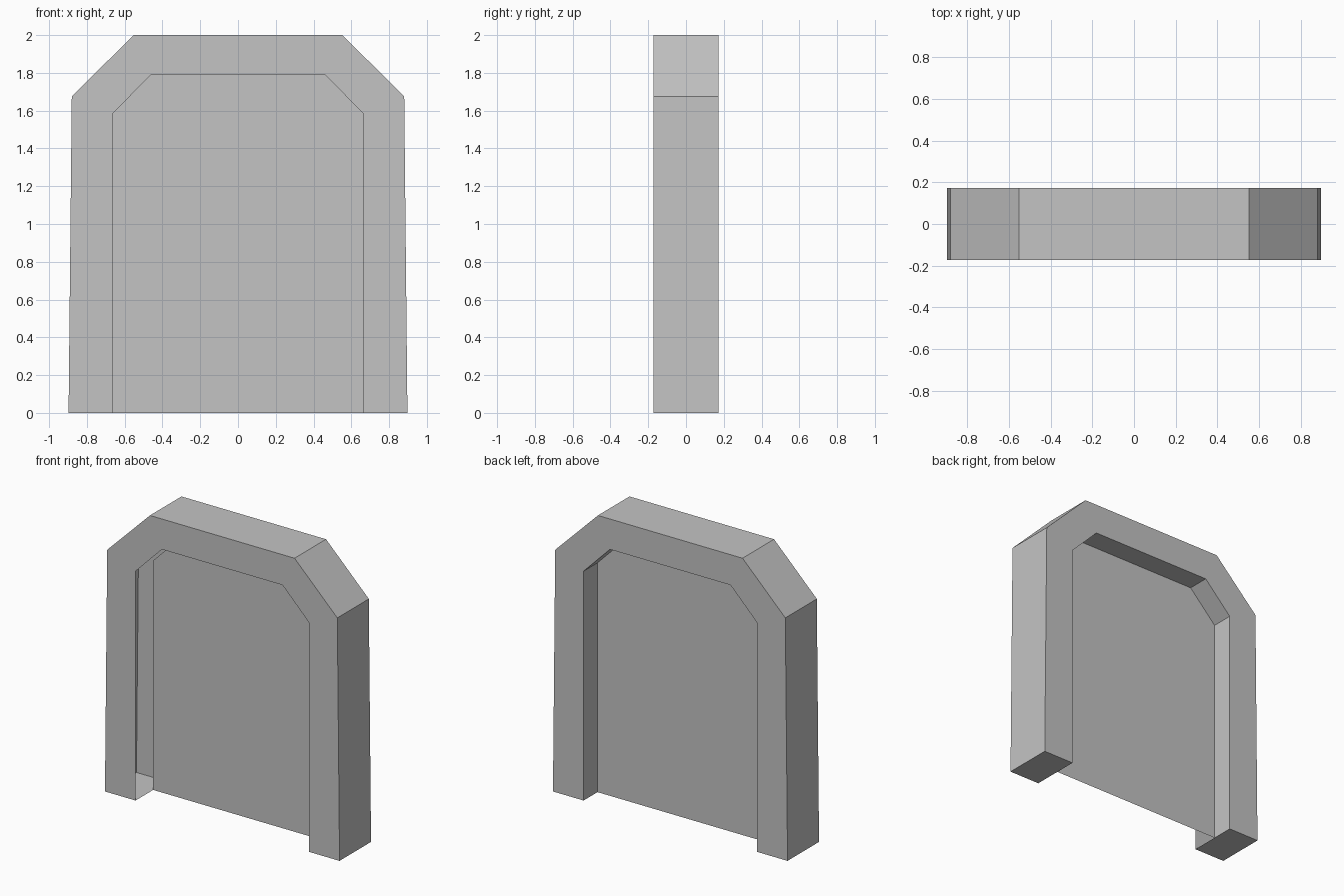
import bpy
import bmesh

default = bpy.data.objects.get("Cube")
if default:
    bpy.data.objects.remove(default, do_unlink=True)

HALF_DEPTH = 0.172
PANEL_Y = 0.02

grey = bpy.data.materials.new("plain grey")
grey.use_nodes = True
grey.diffuse_color = (0.55, 0.55, 0.55, 1)
bsdf = next(n for n in grey.node_tree.nodes if n.type == "BSDF_PRINCIPLED")
bsdf.inputs["Base Color"].default_value = grey.diffuse_color


def arch(half_profile):
    """Mirror a half outline into a full path, from the -x foot to the +x foot."""
    return [(-x, z) for x, z in half_profile] + list(reversed(half_profile))


def add_loop(bm, path, y):
    return [bm.verts.new((x, y, z)) for x, z in path]


def finish(bm, name):
    mesh = bpy.data.meshes.new(name)
    bm.to_mesh(mesh)
    bm.free()
    mesh.materials.append(grey)
    obj = bpy.data.objects.new(name, mesh)
    bpy.context.collection.objects.link(obj)
    return obj


outer = arch([(0.897, 0), (0.88, 1.675), (0.553, 2)])
inner = arch([(0.663, 0), (0.663, 1.585), (0.461, 1.79)])

# Arched frame: a thin shell, left open between its front edge and the panel
bm = bmesh.new()
loops = [
    add_loop(bm, inner, PANEL_Y),
    add_loop(bm, inner, HALF_DEPTH),
    add_loop(bm, outer, HALF_DEPTH),
    add_loop(bm, outer, -HALF_DEPTH),
    add_loop(bm, inner, -HALF_DEPTH),
]
for a, b in zip(loops, loops[1:]):
    for i in range(len(a) - 1):
        bm.faces.new((a[i], b[i], b[i + 1], a[i + 1]))

# Soles of the two legs
_, inner_back, outer_back, outer_front, inner_front = loops
bm.faces.new([l[0] for l in (outer_front, outer_back, inner_back, inner_front)])
bm.faces.new([l[-1] for l in (inner_front, inner_back, outer_back, outer_front)])
finish(bm, "arched_frame")

# Recessed flat panel filling the opening
bm = bmesh.new()
bm.faces.new(reversed(add_loop(bm, inner, PANEL_Y)))
finish(bm, "recessed_panel")
